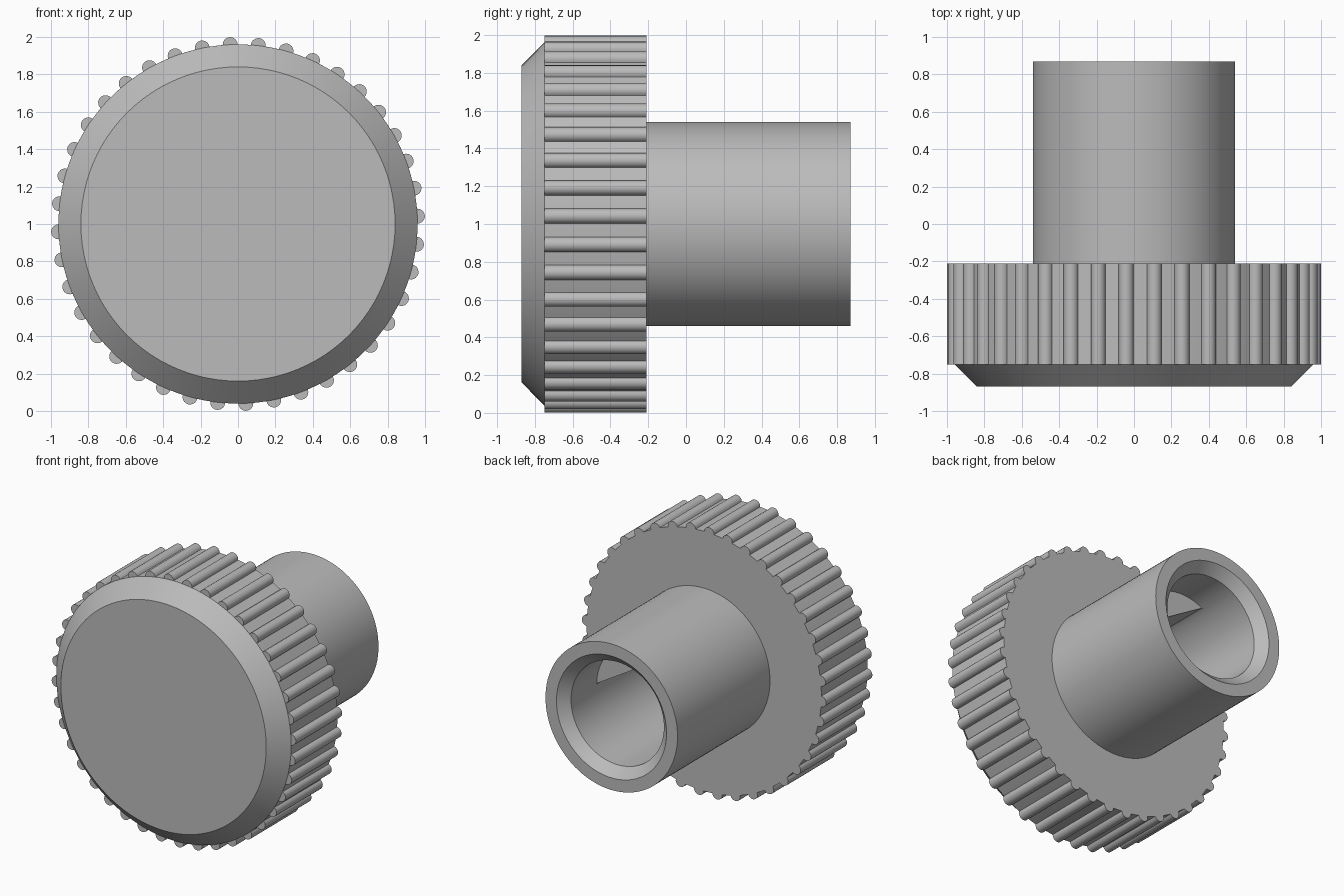
import bpy, bmesh
from math import sin, cos, asin, pi, radians

if "Cube" in bpy.data.objects:
    bpy.data.objects.remove(bpy.data.objects["Cube"], do_unlink=True)

grey = bpy.data.materials.new("plain_grey")
grey.use_nodes = True
grey.diffuse_color = (0.5, 0.5, 0.5, 1)
grey.node_tree.nodes["Principled BSDF"].inputs["Base Color"].default_value = (0.5, 0.5, 0.5, 1)


def circle(radius, count=96):
    return [(radius * cos(2 * pi * i / count), radius * sin(2 * pi * i / count))
            for i in range(count)]


def loft(name, sections, cap_start=True, cap_end=True):
    """Join (y, outline) sections along the y axis into one object."""
    bm = bmesh.new()
    rings = [[bm.verts.new((x, y, 1 + z)) for x, z in outline] for y, outline in sections]
    for a, b in zip(rings, rings[1:]):
        for i in range(len(a)):
            j = (i + 1) % len(a)
            bm.faces.new((a[i], a[j], b[j], b[i]))
    if cap_start:
        bm.faces.new(rings[0])
    if cap_end:
        bm.faces.new(rings[-1])
    bmesh.ops.remove_doubles(bm, verts=bm.verts, dist=1e-5)
    bmesh.ops.recalc_face_normals(bm, faces=bm.faces)
    mesh = bpy.data.meshes.new(name)
    bm.to_mesh(mesh)
    bm.free()
    mesh.materials.append(grey)
    obj = bpy.data.objects.new(name, mesh)
    bpy.context.collection.objects.link(obj)
    bpy.ops.object.select_all(action="DESELECT")
    obj.select_set(True)
    bpy.context.view_layer.objects.active = obj
    bpy.ops.object.shade_smooth_by_angle(angle=radians(30))
    return obj


# Grip outline: a disc with half-round ribs around its rim
GRIP, RIB, RIBS, STEPS = 0.96, 0.04, 40, 10
half_angle = asin(RIB / 2 / GRIP)
reach = pi / 2 + half_angle
outline = []
for k in range(RIBS):
    a = radians(2.5) + 2 * pi * k / RIBS
    for s in range(STEPS + 1):
        t = a - reach + 2 * reach * s / STEPS
        outline.append((GRIP * cos(a) + RIB * cos(t), GRIP * sin(a) + RIB * sin(t)))
    mid = a + pi / RIBS
    outline.append((GRIP * cos(mid), GRIP * sin(mid)))
loft("ribbed_grip", [(-0.75, outline), (-0.21, outline)])

# Chamfered front of the knob
loft("front_cap", [(-0.87, circle(0.84)), (-0.75, circle(GRIP))], cap_end=False)

# Hollow stem: chamfered mouth, round bore, then a bore with one flat side
FLAT = 0.2
nx, nz = cos(radians(59)), sin(radians(59))
d_bore = []
for x, z in circle(0.38):
    over = max(0, x * nx + z * nz - FLAT)
    d_bore.append((x - over * nx, z - over * nz))
loft("stem", [
    (-0.21, circle(0.54)),
    (0.87, circle(0.54)),
    (0.87, circle(0.45)),
    (0.80, circle(0.38)),
    (0.50, circle(0.38)),
    (0.50, d_bore),
    (-0.20, d_bore),
], cap_start=False)
